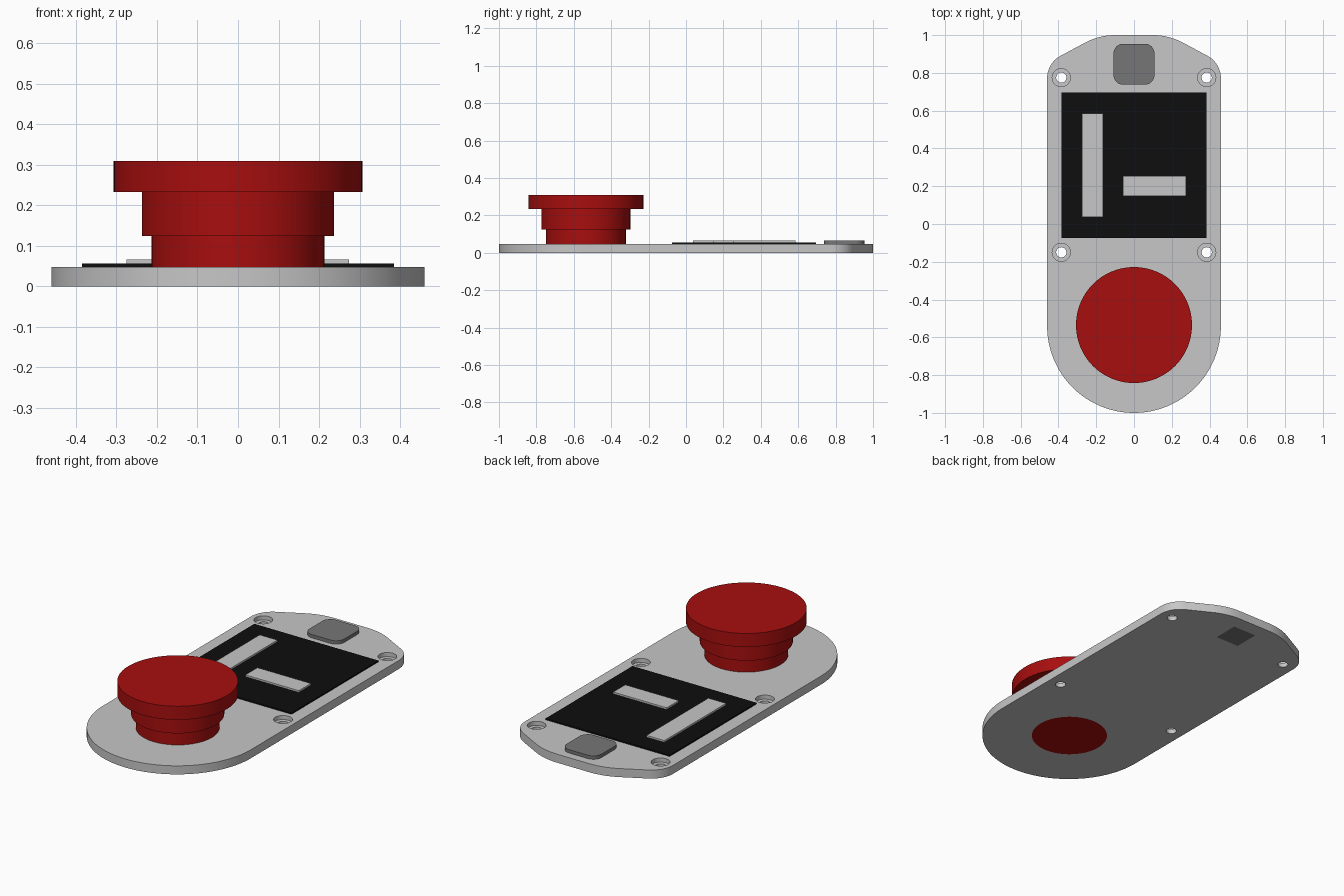
import bpy, bmesh, math
from mathutils import Vector

cube = bpy.data.objects.get("Cube")
if cube:
    bpy.data.objects.remove(cube, do_unlink=True)


def material(name, rgb):
    m = bpy.data.materials.new(name)
    m.use_nodes = True
    m.diffuse_color = (*rgb, 1)
    m.node_tree.nodes["Principled BSDF"].inputs["Base Color"].default_value = (*rgb, 1)
    return m


LIGHT = material("light grey", (0.57, 0.57, 0.57))
DARK = material("dark grey", (0.18, 0.18, 0.18))
BLACK = material("black", (0.0044, 0.0044, 0.0044))
RED = material("red", (0.39, 0.0044, 0.0044))

THICK = 0.048


def finish(name, bm, mat):
    bmesh.ops.recalc_face_normals(bm, faces=bm.faces)
    mesh = bpy.data.meshes.new(name)
    bm.to_mesh(mesh)
    bm.free()
    mesh.materials.append(mat)
    ob = bpy.data.objects.new(name, mesh)
    bpy.context.collection.objects.link(ob)
    return ob


def smooth(ob):
    bpy.ops.object.select_all(action="DESELECT")
    ob.select_set(True)
    bpy.context.view_layer.objects.active = ob
    bpy.ops.object.shade_smooth_by_angle(angle=math.radians(30))


def prism(name, outline, z0, z1, mat):
    bm = bmesh.new()
    face = bm.faces.new([bm.verts.new((x, y, z0)) for x, y in outline])
    top = bmesh.ops.extrude_face_region(bm, geom=[face])["geom"]
    verts = [g for g in top if isinstance(g, bmesh.types.BMVert)]
    bmesh.ops.translate(bm, verts=verts, vec=(0, 0, z1 - z0))
    return finish(name, bm, mat)


def lathe(name, profile, centre, mat, sides=96):
    # stack of rings from (radius, height) pairs, capped at both ends
    bm = bmesh.new()
    rings = []
    for r, z in profile:
        angles = [math.tau * i / sides for i in range(sides)]
        rings.append([bm.verts.new((centre[0] + r * math.cos(a),
                                    centre[1] + r * math.sin(a), z)) for a in angles])
    for low, high in zip(rings, rings[1:]):
        for i in range(sides):
            j = (i + 1) % sides
            bm.faces.new((low[i], low[j], high[j], high[i]))
    bm.faces.new(rings[0])
    bm.faces.new(rings[-1])
    return finish(name, bm, mat)


def fillet(before, corner, after, tangent, steps=10):
    # true arc that starts and ends at the tangent length from the corner
    c = Vector(corner)
    u = (Vector(before) - c).normalized()
    v = (Vector(after) - c).normalized()
    half = u.angle(v) / 2
    radius = tangent * math.tan(half)
    mid = c + (u + v).normalized() * (tangent / math.cos(half))
    p, q = c + u * tangent - mid, c + v * tangent - mid
    span = p.angle(q)
    return [tuple(mid + (p * math.sin(span * (1 - t)) + q * math.sin(span * t)) / math.sin(span))
            for t in (i / steps for i in range(steps + 1))]


def rectangle(x0, x1, y0, y1):
    return [(x0, y0), (x1, y0), (x1, y1), (x0, y1)]


# Base plate: round front, chamfered and rounded back
side, shoulder, crown = (0.46, -0.54), (0.46, 0.852), (0.185, 1.0)
half = fillet(side, shoulder, crown, 0.08) + fillet(shoulder, crown, (0, 1), 0.085)
front = [(0.46 * math.cos(a), -0.54 + 0.46 * math.sin(a))
         for a in (math.pi + math.pi * i / 64 for i in range(65))]
plate = prism("base_plate", front + half + [(-x, y) for x, y in reversed(half)],
              0, THICK, LIGHT)

# Counterbored screw holes, and openings for the button and sensor stems
BUTTON = (0, -0.535)
STEM = rectangle(-0.073, 0.073, 0.772, 0.918)
cutters = [lathe("screw_hole_cutter",
                 [(0.027, -0.05), (0.027, 0.025), (0.048, 0.025), (0.048, 0.1)],
                 (x, y), LIGHT, 40)
           for x in (-0.385, 0.385) for y in (-0.15, 0.775)]
cutters.append(lathe("button_cutter", [(0.2, -0.05), (0.2, 0.1)], BUTTON, LIGHT))
cutters.append(prism("sensor_cutter", STEM, -0.05, 0.1, LIGHT))
bpy.context.view_layer.objects.active = plate
for cutter in cutters:
    cutter.hide_render = True
    mod = plate.modifiers.new("cut", "BOOLEAN")
    mod.operation = "DIFFERENCE"
    mod.solver = "EXACT"
    mod.object = cutter
    bpy.ops.object.modifier_apply(modifier=mod.name)
    bpy.data.objects.remove(cutter, do_unlink=True)
smooth(plate)

# Stepped push button with its stem flush with the underside
smooth(lathe("push_button",
             [(0.2, 0), (0.2, THICK), (0.213, THICK), (0.213, 0.124), (0.237, 0.124),
              (0.237, 0.233), (0.307, 0.233), (0.307, 0.309)], BUTTON, RED))

# Display panel with two raised bars
prism("display_panel", rectangle(-0.385, 0.385, -0.075, 0.695), THICK, 0.056, BLACK)
prism("long_bar", rectangle(-0.275, -0.165, 0.037, 0.585), 0.056, 0.066, LIGHT)
prism("short_bar", rectangle(-0.058, 0.274, 0.148, 0.255), 0.056, 0.066, LIGHT)

# Rounded sensor cap and the square stem below it
corners = rectangle(-0.108, 0.108, 0.738, 0.954)
cap = []
for i, corner in enumerate(corners):
    cap += fillet(corners[i - 1], corner, corners[(i + 1) % 4], 0.05)
smooth(prism("sensor_cap", cap, THICK, 0.067, DARK))
prism("sensor_stem", STEM, 0, THICK, DARK)
